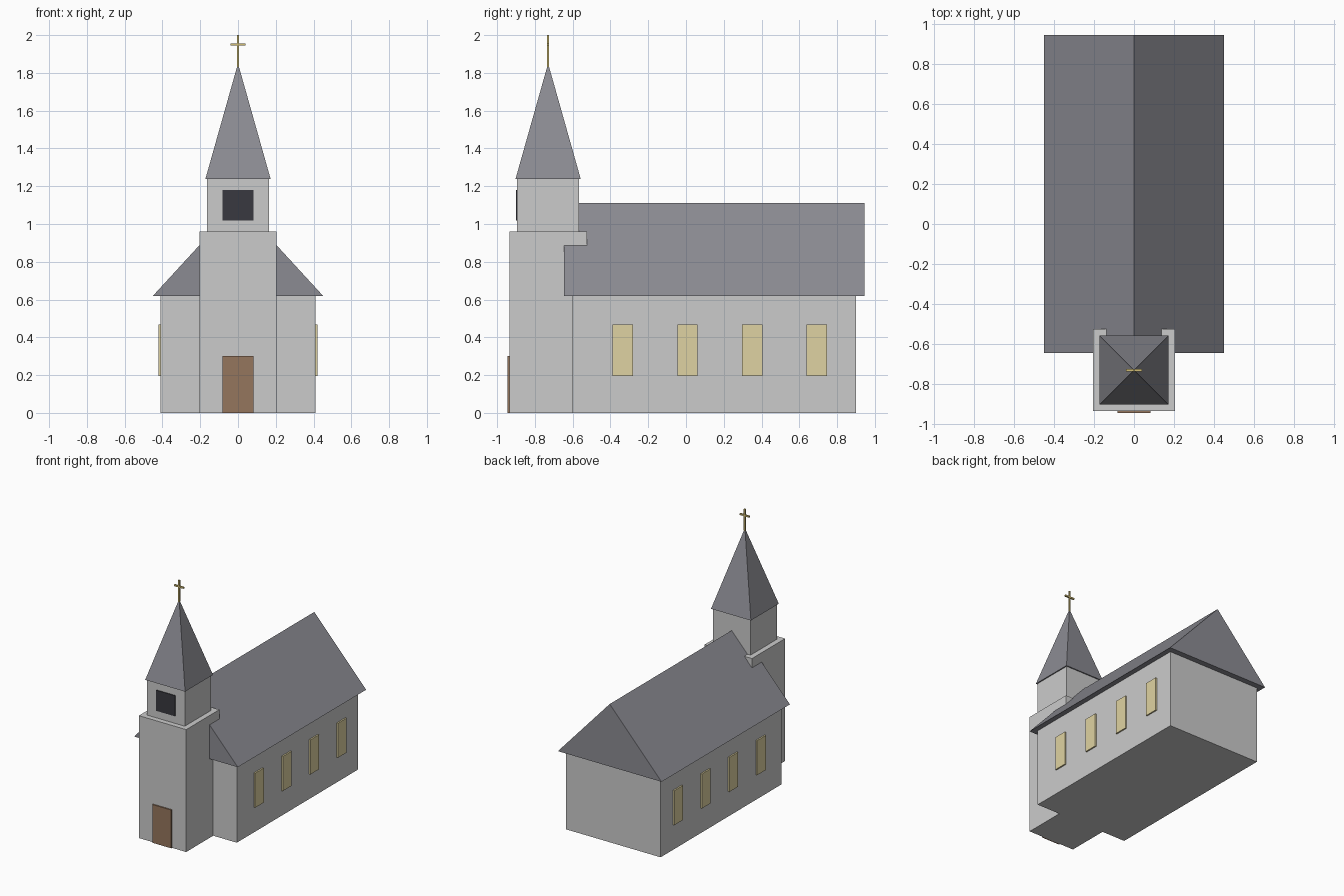
import bpy
import bmesh

if "Cube" in bpy.data.objects:
    bpy.data.objects.remove(bpy.data.objects["Cube"])


def material(name, rgb):
    m = bpy.data.materials.new(name)
    m.diffuse_color = (*rgb, 1)
    m.use_nodes = True
    m.node_tree.nodes["Principled BSDF"].inputs["Base Color"].default_value = m.diffuse_color
    return m


SLATE = material("slate", (0.26, 0.26, 0.29))
WOOD = material("wood", (0.30, 0.18, 0.11))
GLASS = material("window_glass", (0.74, 0.65, 0.36))
GOLD = material("gold", (0.65, 0.52, 0.18))
DARK = material("dark_opening", (0.04, 0.04, 0.05))


def finish(bm, name, mat):
    bmesh.ops.recalc_face_normals(bm, faces=bm.faces)
    mesh = bpy.data.meshes.new(name)
    bm.to_mesh(mesh)
    bm.free()
    obj = bpy.data.objects.new(name, mesh)
    bpy.context.collection.objects.link(obj)
    if mat:
        mesh.materials.append(mat)
    return obj


def box(name, x, y, z, mat=None):
    """Box from (min, max) ranges on each axis."""
    bm = bmesh.new()
    bmesh.ops.create_cube(bm, size=1)
    for v in bm.verts:
        v.co = [r[0] if c < 0 else r[1] for c, r in zip(v.co, (x, y, z))]
    return finish(bm, name, mat)


def prism(name, profile, y, mat):
    """Extrude an x-z profile along y."""
    bm = bmesh.new()
    face = bm.faces.new([bm.verts.new((px, y[0], pz)) for px, pz in profile])
    out = bmesh.ops.extrude_face_region(bm, geom=[face])["geom"]
    bmesh.ops.translate(bm, vec=(0, y[1] - y[0], 0),
                        verts=[g for g in out if isinstance(g, bmesh.types.BMVert)])
    return finish(bm, name, mat)


def pyramid(name, half, y, z, mat):
    bm = bmesh.new()
    base = [bm.verts.new((sx * half, y + sy * half, z[0]))
            for sx, sy in ((-1, -1), (1, -1), (1, 1), (-1, 1))]
    tip = bm.verts.new((0, y, z[1]))
    bm.faces.new(base)
    for i in range(4):
        bm.faces.new((base[i], base[(i + 1) % 4], tip))
    return finish(bm, name, mat)


TOWER_Y = -0.73

# Nave and gabled roof
box("nave", (-0.41, 0.41), (-0.60, 0.90), (0, 0.62))
prism("nave_roof", [(-0.45, 0.62), (0.45, 0.62), (0, 1.11)], (-0.645, 0.945), SLATE)

# Tower, belfry and spire
box("tower", (-0.205, 0.205), (TOWER_Y - 0.205, TOWER_Y + 0.205), (0, 0.96))
box("belfry", (-0.164, 0.164), (TOWER_Y - 0.164, TOWER_Y + 0.164), (0.96, 1.237))
pyramid("spire", 0.173, TOWER_Y, (1.237, 1.85), SLATE)

# Door and belfry opening
box("door", (-0.082, 0.082), (-0.945, -0.925), (0, 0.30), WOOD)
box("belfry_opening", (-0.082, 0.082), (-0.90, -0.885), (1.018, 1.18), DARK)

# Cross
box("cross_post", (-0.006, 0.006), (TOWER_Y - 0.006, TOWER_Y + 0.006), (1.83, 2.0), GOLD)
box("cross_bar", (-0.041, 0.041), (TOWER_Y - 0.006, TOWER_Y + 0.006), (1.944, 1.956), GOLD)

# Four windows on each side wall
for side, label in ((-1, "left"), (1, "right")):
    for i in range(4):
        y = -0.334 + i * 0.342
        xs = sorted((side * 0.40, side * 0.421))
        box(f"window_{label}_{i + 1}", xs, (y - 0.054, y + 0.054), (0.196, 0.467), GLASS)
